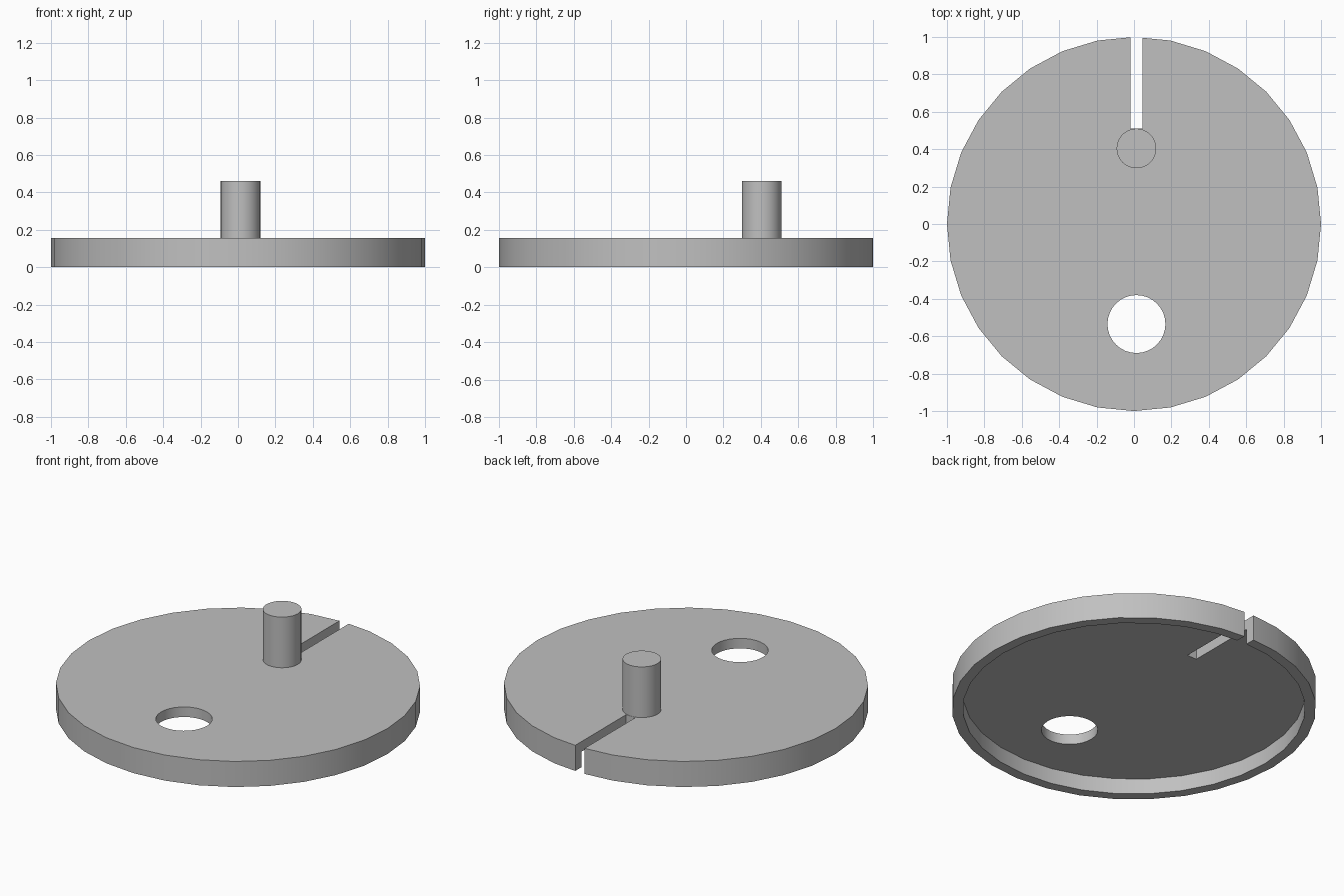
import bpy
from math import radians

cube = bpy.data.objects.get("Cube")
if cube:
    bpy.data.objects.remove(cube, do_unlink=True)

# Single grey finish
grey = bpy.data.materials.new("plain_grey")
grey.use_nodes = True
colour = (0.53, 0.53, 0.53, 1)
grey.diffuse_color = colour
grey.node_tree.nodes["Principled BSDF"].inputs["Base Color"].default_value = colour

AXIS_X = 0.013       # line shared by pin, hole and slot
TOP = 0.155          # upper face of the disc
CEILING = 0.094      # underside of the thin web


def cylinder(name, radius, x, y, low, high, sides):
    bpy.ops.mesh.primitive_cylinder_add(
        vertices=sides, radius=radius, depth=high - low,
        location=(x, y, (low + high) / 2))
    obj = bpy.context.object
    obj.name = name
    obj.data.materials.append(grey)
    return obj


def box(name, x0, x1, y0, y1, z0, z1):
    bpy.ops.mesh.primitive_cube_add(
        size=1, location=((x0 + x1) / 2, (y0 + y1) / 2, (z0 + z1) / 2))
    obj = bpy.context.object
    obj.name = name
    obj.scale = (x1 - x0, y1 - y0, z1 - z0)
    obj.data.materials.append(grey)
    return obj


def cut(target, cutter):
    cutter.hide_render = True
    bpy.context.view_layer.update()
    mod = target.modifiers.new("cut", "BOOLEAN")
    mod.operation = "DIFFERENCE"
    mod.solver = "EXACT"
    mod.object = cutter
    bpy.ops.object.select_all(action="DESELECT")
    bpy.context.view_layer.objects.active = target
    target.select_set(True)
    bpy.ops.object.modifier_apply(modifier=mod.name)
    bpy.data.objects.remove(cutter, do_unlink=True)


def smooth(obj):
    bpy.ops.object.select_all(action="DESELECT")
    bpy.context.view_layer.objects.active = obj
    obj.select_set(True)
    bpy.ops.object.shade_smooth_by_angle(angle=radians(30))


# Disc, hollowed from below to leave a rim
disc = cylinder("disc", 1.0, 0, 0, 0, TOP, 32)
cut(disc, cylinder("recess_cutter", 0.94, 0, 0, -0.1, CEILING, 32))

# Round hole towards the front
cut(disc, cylinder("hole_cutter", 0.155, AXIS_X, -0.535, -0.1, 0.3, 32))

# Narrow slot running from the pin out through the back rim
cut(disc, box("slot_cutter", AXIS_X - 0.032, AXIS_X + 0.032, 0.51, 1.2, -0.1, 0.3))
smooth(disc)

# Upright pin
pin = cylinder("pin", 0.106, AXIS_X, 0.404, TOP - 0.03, 0.462, 32)
smooth(pin)
